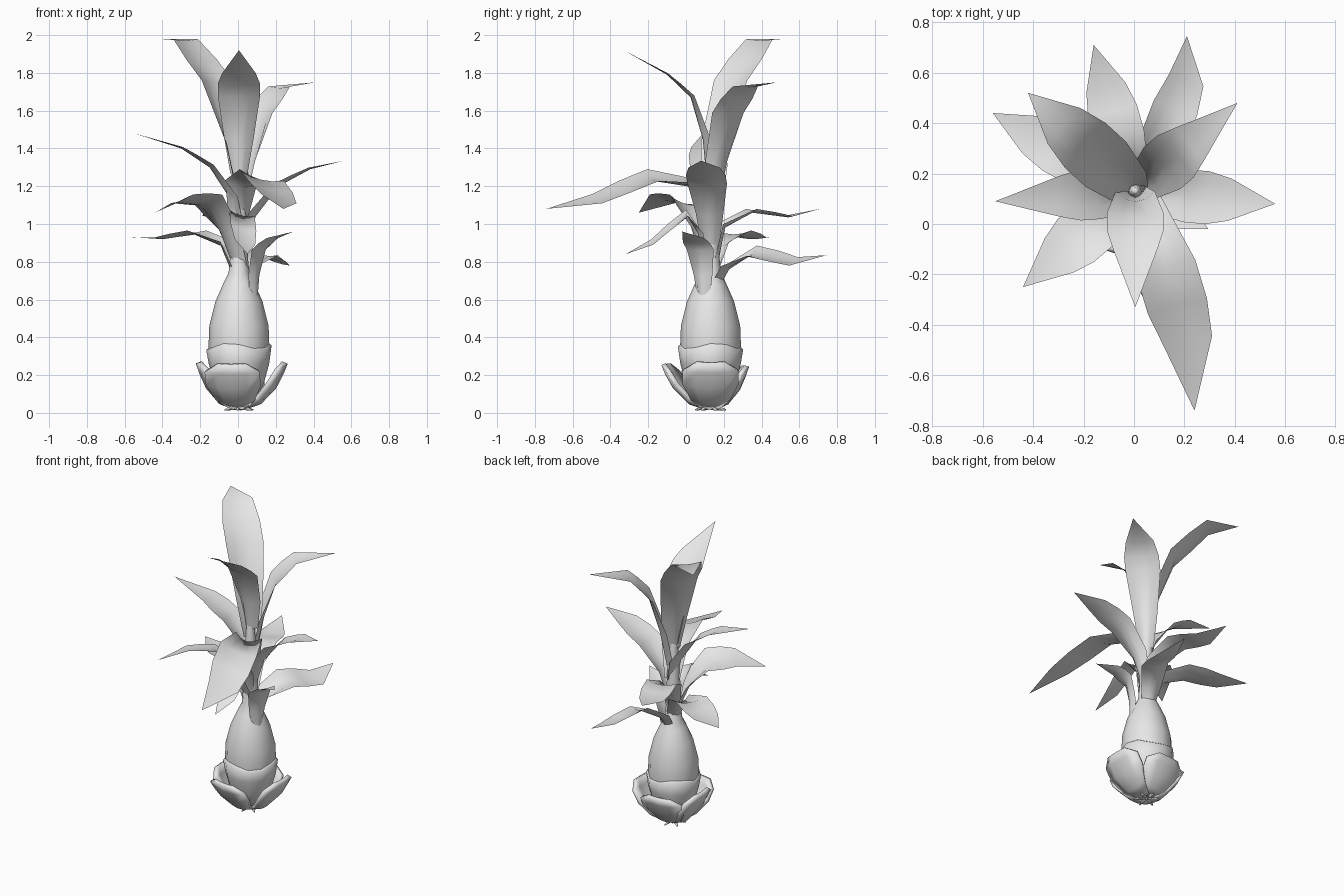
import bpy
import bmesh
from math import sin, cos, pi, radians
from mathutils import Vector

start_cube = bpy.data.objects.get("Cube")
if start_cube:
    bpy.data.objects.remove(start_cube, do_unlink=True)

grey = bpy.data.materials.new("plain_grey")
grey.use_nodes = True
grey.diffuse_color = (0.8, 0.8, 0.8, 1)
grey.node_tree.nodes["Principled BSDF"].inputs["Base Color"].default_value = grey.diffuse_color

AXIS = Vector((0.005, 0.13, 0))
UP = Vector((0, 0, 1))


def finish(name, bm):
    """Turn a bmesh into a smooth, coloured object."""
    bmesh.ops.remove_doubles(bm, verts=bm.verts, dist=0.0005)
    mesh = bpy.data.meshes.new(name)
    bm.to_mesh(mesh)
    bm.free()
    mesh.materials.append(grey)
    mesh.shade_smooth()
    obj = bpy.data.objects.new(name, mesh)
    bpy.context.collection.objects.link(obj)
    return obj


def skin(bm, rows, closed=False):
    """Join rows of points with quads."""
    rings = [[bm.verts.new(p) for p in row] for row in rows]
    for low, high in zip(rings, rings[1:]):
        count = len(low)
        for i in range(count if closed else count - 1):
            j = (i + 1) % count
            bm.faces.new((low[i], low[j], high[j], high[i]))


def sheet(name, path, sides, widths, cups, columns=5):
    """Cupped strip along a path; its edges rise towards the plant axis."""
    rows = []
    last = len(path) - 1
    for i, point in enumerate(path):
        tangent = path[min(i + 1, last)] - path[max(i - 1, 0)]
        normal = tangent.cross(sides[i]).normalized()
        row = []
        for c in range(columns):
            t = 2 * c / (columns - 1) - 1
            row.append(point + sides[i] * t * widths[i] + normal * cups[i] * widths[i] * t * t)
        rows.append(row)
    bm = bmesh.new()
    skin(bm, rows)
    return finish(name, bm)


def leaf(name, tip, base, mids, half, bow=0.0, roll=0.0):
    """Leaf from the stem to its tip; base and mids are (reach, height).
    Bow shifts the blade sideways, roll tips it about its length."""
    out = Vector((tip[0], tip[1], 0)) - AXIS
    side = UP.cross(out).normalized()
    path = [AXIS + out * f + UP * z for f, z in (base, *mids, (1, tip[2]))]
    for i, share in ((2, 0.7), (3, 1)):
        path[i] += side * bow * share
    path.insert(3, (path[2] + path[3]) / 2)
    angles = [roll * k for k in (0, 0.4, 1, 1, 1, 1)]
    sides = [side * cos(a) + UP * sin(a) for a in angles]
    widths = [half * w for w in (0.4, 0.7, 1, 1, 0.8, 0)]
    sheet(name, path, sides, widths, (0.9, 0.5, 0.2, 0.15, 0.1, 0))


def lathe(name, profile, sides=12, wave=0.0):
    """Turned body of (radius, height) pairs; wave makes the last rim uneven."""
    rows = []
    for k, (r, z) in enumerate(profile):
        rim = wave if k >= len(profile) - 2 else 0
        rows.append([AXIS + Vector((r * cos(a), r * sin(a), z + rim * sin(3 * a + 1)))
                     for a in (2 * pi * i / sides for i in range(sides))])
    bm = bmesh.new()
    skin(bm, rows, closed=True)
    return finish(name, bm)


# Bulb, its outer skin and the stem
lathe("bulb", [(0, 0.05), (0.08, 0.07), (0.14, 0.2), (0.162, 0.33), (0.157, 0.46),
               (0.125, 0.59), (0.085, 0.68), (0.055, 0.74), (0.045, 0.85)])
lathe("bulb_skin", [(0, 0.04), (0.08, 0.06), (0.13, 0.15), (0.16, 0.26),
                    (0.173, 0.345), (0.16, 0.355)], wave=0.015)
lathe("stem", [(0.05, 0.72), (0.045, 0.95), (0.035, 1.15), (0.025, 1.28),
               (0.014, 1.33), (0, 1.345)], sides=8)

# Thick scales opening around the foot of the bulb
for name, angle, reach, top in (("front_scale", -100, 0.235, 0.26), ("left_scale", 0, 0.235, 0.27),
                                ("back_scale", 95, 0.18, 0.25), ("right_scale", 182, 0.205, 0.27)):
    a = radians(angle)
    out = Vector((cos(a), sin(a), 0))
    path = [AXIS + out * reach * f + UP * (0.04 + (top - 0.04) * h)
            for f, h in ((0.1, 0), (0.44, 0.12), (0.75, 0.45), (0.92, 0.79), (1, 1))]
    scale = sheet(name, path, [UP.cross(out)] * 5, (0.045, 0.095, 0.14, 0.14, 0.075),
                  (0.2, 0.25, 0.25, 0.2, 0.1))
    thick = scale.modifiers.new("thickness", "SOLIDIFY")
    thick.thickness = 0.025
    thick.offset = 1
    bpy.context.view_layer.objects.active = scale
    scale.select_set(True)
    bpy.ops.object.shade_smooth_by_angle(angle=radians(40))
    scale.select_set(False)

# Short root stubs under the bulb
for i in range(6):
    a = i * pi / 3 + 0.4
    out = Vector((cos(a), sin(a), 0))
    bm = bmesh.new()
    bmesh.ops.create_cone(bm, segments=5, radius1=0.02, radius2=0.004, depth=0.085, cap_ends=True)
    turn = UP.rotation_difference((out - UP * 0.25).normalized())
    for v in bm.verts:
        v.co = turn @ v.co + AXIS + out * 0.04 + UP * 0.026
    finish("root_stub", bm)

# Upper leaves
leaf("top_back_leaf", (-0.42, 0.52, 1.98), (0.03, 1.2),
     ((0.1, 1.42), (0.31, 1.75), (0.67, 1.97)), 0.12)
leaf("top_front_leaf", (0.005, -0.33, 1.92), (0.05, 1.26),
     ((0.09, 1.45), (0.23, 1.67), (0.5, 1.79)), 0.112)
leaf("top_left_leaf", (0.41, 0.48, 1.75), (0.08, 1.1),
     ((0.16, 1.33), (0.3, 1.58), (0.53, 1.72)), 0.11)

# Middle leaves
leaf("right_upper_leaf", (-0.55, 0.09, 1.48), (0.03, 1),
     ((0.08, 1.13), (0.28, 1.3), (0.55, 1.4)), 0.1)
leaf("left_middle_leaf", (0.56, 0.08, 1.335), (0.06, 0.85),
     ((0.16, 1.04), (0.38, 1.2), (0.68, 1.29)), 0.105)
leaf("front_long_leaf", (0.24, -0.74, 1.08), (0.02, 1),
     ((0.07, 1.19), (0.36, 1.235), (0.7, 1.125)), 0.125, bow=0.045, roll=-0.25)
leaf("right_front_leaf", (-0.44, -0.25, 1.06), (0.02, 0.73),
     ((0.18, 0.96), (0.38, 1.11), (0.67, 1.125)), 0.115, roll=0.25)
leaf("back_middle_leaf", (-0.16, 0.71, 1.08), (0.06, 0.76),
     ((0.13, 0.98), (0.38, 1.06), (0.71, 1.035)), 0.1)

# Lower leaves
leaf("right_lower_leaf", (-0.56, 0.44, 0.93), (0.05, 0.72),
     ((0.15, 0.88), (0.4, 0.945), (0.72, 0.92)), 0.105)
leaf("back_lower_leaf", (0.21, 0.745, 0.835), (0.07, 0.66),
     ((0.16, 0.76), (0.38, 0.84), (0.74, 0.795)), 0.095, bow=-0.05, roll=0.3)
leaf("front_small_leaf", (0.05, -0.32, 0.84), (0.08, 0.76),
     ((0.15, 0.95), (0.28, 1.045), (0.68, 0.9)), 0.07, roll=-0.25)
leaf("left_small_leaf", (0.295, -0.02, 0.96), (0.33, 0.58),
     ((0.35, 0.73), (0.41, 0.86), (0.62, 0.92)), 0.08)
